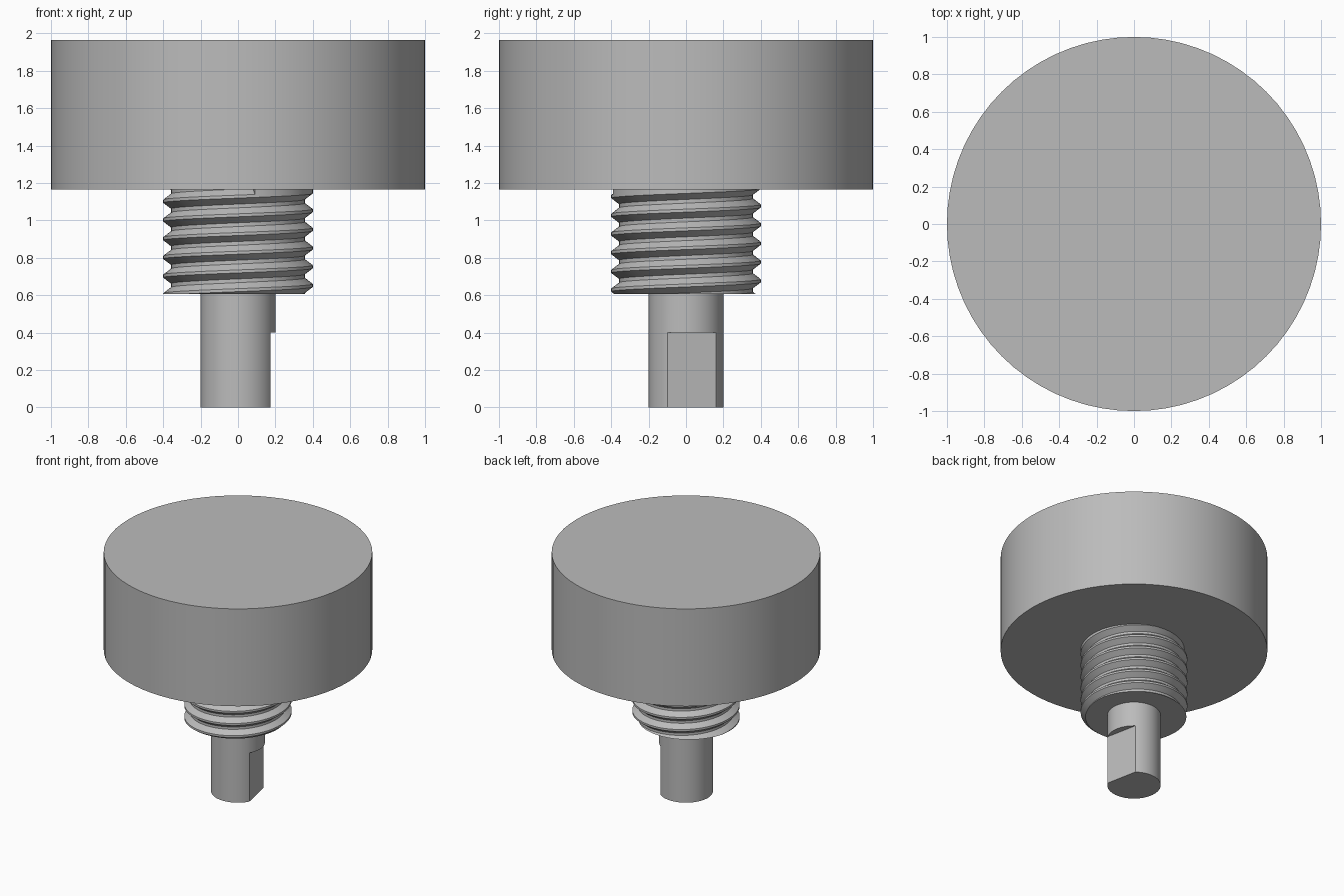
import bpy, bmesh
from math import sin, cos, pi, radians
from mathutils import Vector

if "Cube" in bpy.data.objects:
    bpy.data.objects.remove(bpy.data.objects["Cube"])

SEGMENTS = 72
CAP_BOTTOM, CAP_TOP = 1.165, 1.965
COLLAR_BOTTOM, PITCH = 0.605, 0.1
CREST, ROOT = 0.4, 0.358

grey = bpy.data.materials.new("light_grey")
grey.use_nodes = True
colour = (0.5, 0.5, 0.5, 1)
grey.diffuse_color = colour
grey.node_tree.nodes["Principled BSDF"].inputs["Base Color"].default_value = colour


def finish(obj):
    obj.data.materials.clear()
    obj.data.materials.append(grey)
    bpy.ops.object.select_all(action="DESELECT")
    obj.select_set(True)
    bpy.context.view_layer.objects.active = obj
    bpy.ops.object.shade_smooth_by_angle(angle=radians(25))


def cylinder(name, radius, z0, z1):
    bpy.ops.mesh.primitive_cylinder_add(
        vertices=SEGMENTS, radius=radius, depth=z1 - z0, location=(0, 0, (z0 + z1) / 2))
    obj = bpy.context.object
    obj.name = name
    finish(obj)
    return obj


# Round cap
cylinder("cap", 1, CAP_BOTTOM, CAP_TOP)

# Shaft with a flat cut on one side of its lower end
shaft = cylinder("shaft", 0.2, 0, COLLAR_BOTTOM + 0.02)
start, end = radians(-30), radians(53)
middle, inset = (start + end) / 2, 0.2 * cos((end - start) / 2)
bpy.ops.mesh.primitive_cube_add(size=1)
cutter = bpy.context.object
cutter.name = "flat_cutter"
cutter.hide_render = True
cutter.scale = (0.4, 0.6, 0.8)
cutter.rotation_euler.z = middle
cutter.location = ((inset + 0.2) * cos(middle), (inset + 0.2) * sin(middle), 0)
bpy.context.view_layer.objects.active = shaft
cut = shaft.modifiers.new("flat", "BOOLEAN")
cut.object, cut.operation, cut.solver = cutter, "DIFFERENCE", "EXACT"
bpy.ops.object.modifier_apply(modifier=cut.name)
bpy.data.objects.remove(cutter)
finish(shaft)

# Threaded collar: a groove profile swept up a helix, ending in a plain band
bm = bmesh.new()
run_out = 283
profile = [(-0.008, CREST), (0.008, CREST), (0.04, ROOT), (0.06, ROOT), (0.092, CREST)]


def row(degrees, grooved):
    a = radians(degrees)
    z = 1.102 + PITCH * (degrees - 180) / 360
    return [bm.verts.new((r * cos(a), r * sin(a), z + dz))
            for dz, radius in profile
            for r in [radius if grooved else CREST]]


step = 360 // SEGMENTS
rows = [row(run_out + step * k, True) for k in range(-7 * SEGMENTS, 1)]
rows += [row(run_out + step * k, False) for k in range(2 * SEGMENTS)]
for a, b in zip(rows, rows[1:]):
    for i in range(len(profile) - 1):
        bm.faces.new((a[i], b[i], b[i + 1], a[i + 1]))
bmesh.ops.remove_doubles(bm, verts=bm.verts, dist=0.0001)
for z, direction in ((COLLAR_BOTTOM, -1), (CAP_BOTTOM + 0.03, 1)):
    bmesh.ops.bisect_plane(
        bm, geom=bm.verts[:] + bm.edges[:] + bm.faces[:], dist=0.00001,
        plane_co=Vector((0, 0, z)), plane_no=Vector((0, 0, direction)), clear_outer=True)
bmesh.ops.holes_fill(bm, edges=[e for e in bm.edges if e.is_boundary], sides=0)
bmesh.ops.recalc_face_normals(bm, faces=bm.faces)
mesh = bpy.data.meshes.new("threaded_collar")
bm.to_mesh(mesh)
bm.free()
collar = bpy.data.objects.new("threaded_collar", mesh)
bpy.context.collection.objects.link(collar)
finish(collar)
